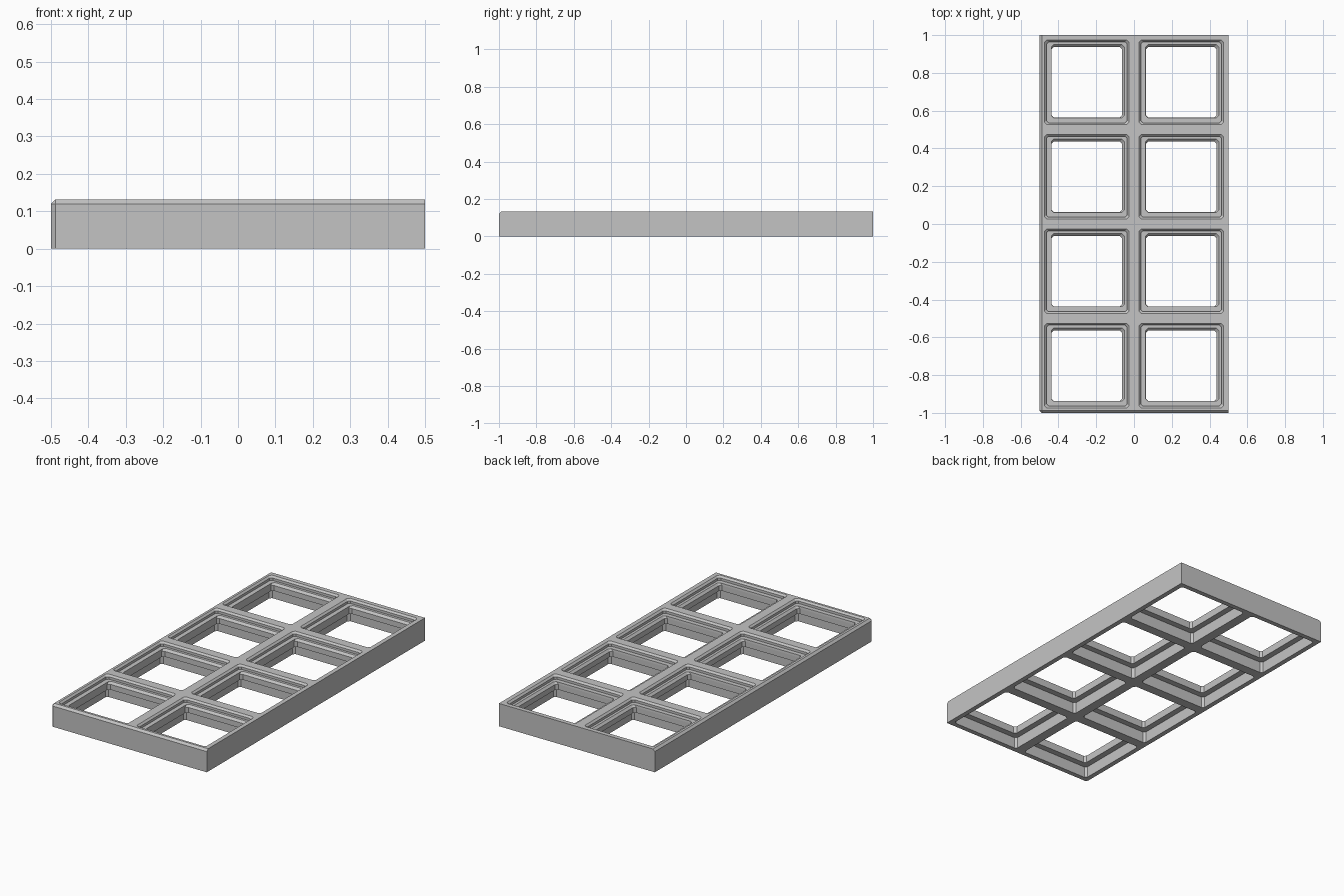
import bpy
import bmesh

cube = bpy.data.objects.get("Cube")
if cube:
    bpy.data.objects.remove(cube, do_unlink=True)

WIDTH, LENGTH, HEIGHT = 1.0, 2.0, 0.132
CELL = 0.5
BEVEL = 0.012

# Single grey material
grey = bpy.data.materials.new("plain_grey")
grey.use_nodes = True
colour = (0.55, 0.55, 0.55, 1)
grey.diffuse_color = colour
grey.node_tree.nodes["Principled BSDF"].inputs["Base Color"].default_value = colour


def make_object(name, bm):
    bmesh.ops.recalc_face_normals(bm, faces=bm.faces)
    mesh = bpy.data.meshes.new(name)
    bm.to_mesh(mesh)
    bm.free()
    mesh.materials.append(grey)
    obj = bpy.data.objects.new(name, mesh)
    bpy.context.collection.objects.link(obj)
    return obj


def clipped_square(bm, cx, cy, z, low, high, clip):
    """Ring of eight vertices: a square with clipped corners."""
    points = []
    for sx, sy in ((1, 1), (-1, 1), (-1, -1), (1, -1)):
        x = high if sx > 0 else -low
        y = high if sy > 0 else -low
        pair = [(x, y - sy * clip), (x - sx * clip, y)]
        points += pair if sx * sy > 0 else pair[::-1]
    return [bm.verts.new((cx + x, cy + y, z)) for x, y in points]


def loft(bm, rings):
    for a, b in zip(rings, rings[1:]):
        for i in range(len(a)):
            j = (i + 1) % len(a)
            bm.faces.new((a[i], a[j], b[j], b[i]))
    bm.faces.new(rings[0][::-1])
    bm.faces.new(rings[-1])


# Slab, bevelled only along the left-hand and front top edges and their corner
bm = bmesh.new()
bmesh.ops.create_cube(bm, size=1)
for v in bm.verts:
    v.co = (v.co.x * WIDTH, v.co.y * LENGTH, (v.co.z + 0.5) * HEIGHT)


def on_bevel(edge):
    ends = [v.co for v in edge.verts]
    at_side = all(c.x < 0 for c in ends)
    at_front = all(c.y < 0 for c in ends)
    at_top = all(c.z > HEIGHT / 2 for c in ends)
    return at_side + at_front + at_top == 2 and not (
        False in (at_side, at_front) and not at_top)


bmesh.ops.bevel(bm, geom=[e for e in bm.edges if on_bevel(e)],
                offset=BEVEL, segments=1, affect='EDGES')
frame = make_object("grid_frame", bm)

# Stepped opening: z, half size to low side, half size to high side
LIP_BOTTOM, LIP_TOP = 0.065, 0.108
steps = [
    (-0.05, 0.222, 0.222),
    (LIP_BOTTOM, 0.222, 0.222),
    (LIP_BOTTOM, 0.187, 0.187),
    (LIP_TOP - BEVEL, 0.187, 0.187),
    (LIP_TOP, 0.188, 0.199),
    (LIP_TOP, 0.214, 0.214),
    (HEIGHT - 0.01, 0.214, 0.214),
    (HEIGHT, 0.224, 0.224),
    (HEIGHT + 0.05, 0.224, 0.224),
]
bm = bmesh.new()
for col in range(2):
    for row in range(4):
        cx = (col - 0.5) * CELL
        cy = (row - 1.5) * CELL
        loft(bm, [clipped_square(bm, cx, cy, z, low, high, BEVEL)
                  for z, low, high in steps])
cutter = make_object("opening_cutter", bm)
cutter.hide_render = True

# Cut all openings through the slab
cut = frame.modifiers.new("openings", 'BOOLEAN')
cut.operation = 'DIFFERENCE'
cut.solver = 'EXACT'
cut.object = cutter
bpy.context.view_layer.objects.active = frame
frame.select_set(True)
bpy.ops.object.modifier_apply(modifier=cut.name)
bpy.data.objects.remove(cutter, do_unlink=True)
